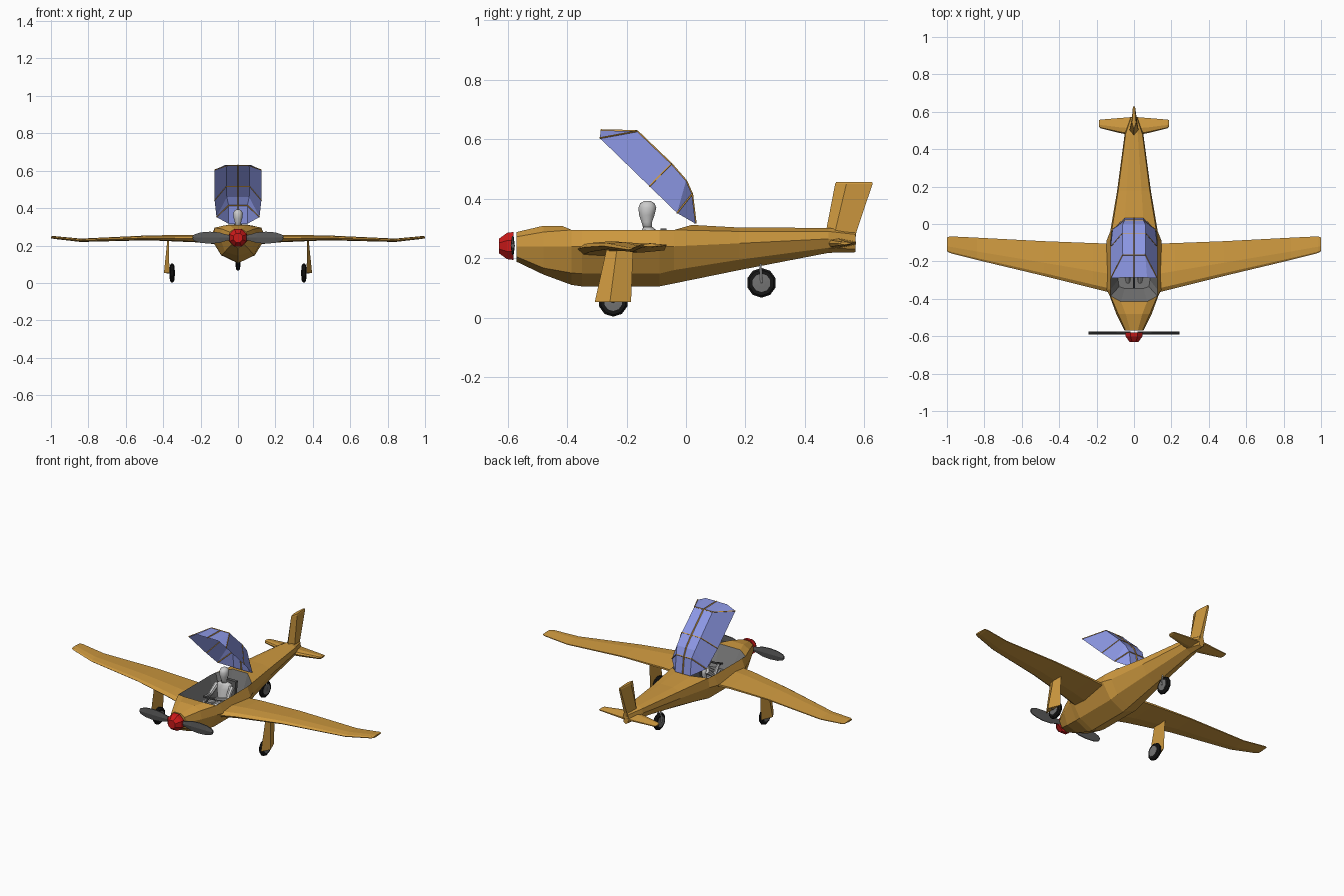
import bpy, bmesh, math
from mathutils import Vector

if "Cube" in bpy.data.objects:
    bpy.data.objects.remove(bpy.data.objects["Cube"])


def material(name, color):
    m = bpy.data.materials.new(name)
    m.diffuse_color = (*color, 1)
    m.use_nodes = True
    m.node_tree.nodes["Principled BSDF"].inputs["Base Color"].default_value = m.diffuse_color
    return m


ORANGE = material("ochre_paint", (0.62, 0.32, 0.05))
RED = material("red_paint", (0.6, 0.01, 0.01))
BLACK = material("black_rubber", (0.008, 0.008, 0.008))
GLASS = material("blue_glass", (0.27, 0.32, 0.8))
DARK = material("dark_grey", (0.1, 0.1, 0.1))
MID = material("mid_grey", (0.17, 0.17, 0.17))


def finish(name, bm, mat=None, flip=False):
    bmesh.ops.recalc_face_normals(bm, faces=bm.faces)
    if flip:
        bmesh.ops.reverse_faces(bm, faces=bm.faces)
    me = bpy.data.meshes.new(name)
    bm.to_mesh(me)
    bm.free()
    ob = bpy.data.objects.new(name, me)
    bpy.context.collection.objects.link(ob)
    if mat:
        me.materials.append(mat)
    return ob


def loft(name, rings, mat=None, cap=True, skip=()):
    """Skin closed rings of points; skip holds (span, segment) pairs left open."""
    bm = bmesh.new()
    rows = [[bm.verts.new(p) for p in r] for r in rings]
    n = len(rows[0])
    for i in range(len(rows) - 1):
        for j in range(n):
            if (i, j) not in skip:
                k = (j + 1) % n
                bm.faces.new((rows[i][j], rows[i][k], rows[i + 1][k], rows[i + 1][j]))
    if cap:
        bm.faces.new(rows[0])
        bm.faces.new(rows[-1])
    bmesh.ops.delete(bm, geom=[v for v in bm.verts if not v.link_faces], context='VERTS')
    return finish(name, bm, mat)


def mirrored(ring):
    return [(-x, y, z) for x, y, z in ring]


def pair(name, rings, mat=None):
    loft("right_" + name, rings, mat)
    loft("left_" + name, [mirrored(r) for r in rings], mat)


def rod(name, a, b, r1, r2, mat=None, n=8):
    a, b = Vector(a), Vector(b)
    q = (b - a).to_track_quat('Z', 'Y')
    return loft(name, [[p + q @ Vector((r * math.cos(2 * math.pi * k / n),
                                        r * math.sin(2 * math.pi * k / n), 0)) for k in range(n)]
                       for p, r in ((a, r1), (b, r2))], mat)


def discs(name, axis, centre, profile, n, mat=None):
    """Turned part: profile holds (offset, radius) along the x or y axis."""
    cx, cy, cz = centre
    rings = []
    for d, r in profile:
        ring = []
        for k in range(n):
            t = 2 * math.pi * (k + 0.5) / n
            u, v = r * math.cos(t), r * math.sin(t)
            ring.append((cx + d, cy + u, cz + v) if axis == 'x' else (cx + u, cy + d, cz + v))
        rings.append(ring)
    return loft(name, rings, mat)


# Fuselage: y, then top, rim, side, chine (x, z) and bottom z
stations = [
    (-0.57, (.020, .288), (.045, .272), (.050, .24), (.035, .205), .188),
    (-0.48, (.045, .309), (.085, .288), (.095, .24), (.070, .167), .145),
    (-0.385, (.070, .308), (.125, .295), (.130, .24), (.087, .150), .110),
    (-0.35, (.070, .295), (.125, .295), (.147, .24), (.090, .148), .105),
    (-0.09, (.070, .295), (.125, .295), (.147, .24), (.090, .148), .105),
    (-0.04, (.050, .312), (.120, .295), (.127, .24), (.086, .160), .115),
    (0.18, (.040, .303), (.084, .290), (.090, .25), (.062, .195), .160),
    (0.48, (.020, .302), (.045, .290), (.050, .265), (.035, .235), .218),
    (0.57, (.008, .288), (.015, .280), (.018, .255), (.014, .230), .220)]
shift = {2: -0.03, 5: 0.06}
rings = []
for i, (y, s, r, m, c, b) in enumerate(stations):
    half = [(s[0], y + shift.get(i, 0), s[1])] + [(p[0], y, p[1]) for p in (r, m, c)]
    rings.append(half + [(0, y, b)] + mirrored(half)[::-1])
open_top = {(i, j) for i in (2, 3, 4) for j in (0, 7, 8)}
loft("fuselage", rings, ORANGE, skip=open_top)

# Cockpit tub with sloping walls
half = [rings[2][0], rings[2][1], rings[3][1], rings[4][1], rings[5][1], rings[5][0]]
rim = half + mirrored(half)[::-1]
inner = [(.05, -.345, .2), (.08, -.335, .2), (.085, -.30, .17), (.085, -.09, .17), (.08, -.05, .17), (.04, -.03, .17)]
floor = inner + mirrored(inner)[::-1]
bm = bmesh.new()
a, b = [[bm.verts.new(p) for p in r] for r in (rim, floor)]
for j in range(len(a)):
    k = (j + 1) % len(a)
    bm.faces.new((a[j], a[k], b[k], b[j]))
bm.faces.new(b)
finish("cockpit_tub", bm, MID, flip=True)


# Wings: x, leading y, trailing y, mid z, thickness
def foil(x, lead, trail, z, t):
    c = trail - lead
    return [(x, lead, z), (x, lead + .08 * c, z + .35 * t), (x, lead + .38 * c, z + .5 * t),
            (x, trail, z + .15 * t), (x, trail, z - .1 * t), (x, lead + .38 * c, z - .5 * t),
            (x, lead + .08 * c, z - .4 * t)]


pair("wing", [foil(*s) for s in ((.12, -.368, -.105, .23, .046), (.22, -.343, -.102, .237, .04),
                                 (.48, -.278, -.092, .241, .026), (.84, -.192, -.073, .228, .018),
                                 (.985, -.155, -.066, .243, .015), (1.0, -.145, -.072, .244, .010))], ORANGE)

# Tailplane
pair("tailplane", [foil(.01, .475, .572, .25, .035), foil(.07, .485, .567, .25, .028),
                   foil(.18, .512, .558, .25, .018), foil(.187, .52, .555, .25, .01)], ORANGE)


# Tail fin
def fin_ring(z, front, back, w):
    c = back - front
    return [(0, front, z), (w, front + .3 * c, z), (w * .4, back, z),
            (-w * .4, back, z), (-w, front + .3 * c, z)]


loft("tail_fin", [fin_ring(.235, .465, .565, .024), fin_ring(.29, .471, .574, .024),
                  fin_ring(.45, .502, .628, .014), fin_ring(.457, .506, .626, .01)], ORANGE)

# Spinner and propeller
discs("spinner", 'y', (0, -.58, .241), [(0, .051), (-.022, .048), (-.05, .026)], 8, RED)
blade = [(.02, .012), (.06, .016), (.10, .028), (.15, .032), (.20, .028), (.235, .017), (.242, .008)]
pair("propeller_blade", [[(x, -.583 + sy * .007, .242 + sz * h) for sy, sz in
                          ((-.4, 1), (-1, 0), (-.4, -1), (.4, -1), (1, 0), (.4, 1))] for x, h in blade], DARK)


# Wheels
def wheel(name, x, y, z):
    discs(name + "_tyre", 'x', (x, y, z),
          [(-.012, .033), (-.011, .043), (-.005, .05), (.005, .05), (.011, .043), (.012, .033)], 10, BLACK)
    discs(name + "_hub", 'x', (x, y, z),
          [(-.014, .012), (-.013, .031), (.013, .031), (.014, .012)], 10, MID)


for side, s in (("right", 1), ("left", -1)):
    wheel(side + "_main_wheel", s * .352, -.245, .053)
    rod(side + "_main_axle", (s * .345, -.245, .055), (s * .385, -.245, .06), .008, .008, DARK)
wheel("tail_wheel", 0, .254, .117)
for side, s in (("right", 1), ("left", -1)):
    rod(side + "_tail_fork", (s * .006, .25, .19), (s * .016, .254, .117), .004, .004)


# Leg covers, thicker at the foot
def leg_ring(z, y0, y1, x0, x1):
    return [(x0, y0, z), (x1, (y0 + y1) / 2 - .01, z), (x0, y1, z)]


pair("leg_cover", [leg_ring(.053, -.307, -.185, .367, .396),
                   leg_ring(.228, -.268, -.178, .369, .378)], ORANGE)

# Raised canopy: rim points and shoulder points from front to rear
low = [(.125, -.29, .604), (.125, -.123, .442), (.115, -.03, .352), (.05, .032, .316)]
high = [(.06, -.165, .627), (.062, -.05, .517), (.06, 0, .46), (.05, .02, .415)]
nose = (.07, -.287, .63)
bm = bmesh.new()
for sx in (1, -1):
    def V(p):
        return bm.verts.new((sx * p[0], p[1], p[2]))
    for i in range(3):
        bm.faces.new([V(p) for p in (low[i], low[i + 1], high[i + 1], high[i])])
    bm.faces.new([V(p) for p in (low[0], high[0], nose)])
spine = [nose] + high + [low[3]]
for p, q in zip(spine, spine[1:]):
    bm.faces.new([bm.verts.new(v) for v in (p, q, mirrored([q])[0], mirrored([p])[0])])
bmesh.ops.remove_doubles(bm, verts=bm.verts, dist=1e-4)
finish("canopy_glass", bm, GLASS)

# Canopy ribs
line = [(0, p[1], p[2]) for p in spine]
for i, (p, q) in enumerate(zip(line, line[1:])):
    rod(f"canopy_spine_{i}", p, q, .004, .004, ORANGE, 4)
for i, (l, h) in enumerate(((low[0], high[0]), (low[1], high[1]), (low[2], high[3]))):
    hoop = [l, h, mirrored([h])[0], mirrored([l])[0]]
    for k in range(3):
        rod(f"canopy_hoop_{i}_{k}", hoop[k], hoop[k + 1], .003, .003, ORANGE, 4)


# Pilot: stacked ovals as (y, z, half width, half depth)
def stack(name, rows, n=12):
    ob = loft(name, [[(w * math.cos(2 * math.pi * k / n), y + d * math.sin(2 * math.pi * k / n), z)
                      for k in range(n)] for y, z, w, d in rows])
    ob.data.shade_smooth()
    return ob


stack("pilot_head", [(-.128, .295, .014, .014), (-.132, .322, .016, .018), (-.132, .345, .023, .026),
                     (-.13, .37, .026, .03), (-.13, .385, .02, .024), (-.13, .393, .008, .01)])
stack("pilot_torso", [(-.14, .17, .035, .03), (-.135, .22, .036, .03), (-.125, .27, .048, .03),
                      (-.125, .295, .045, .024), (-.128, .305, .02, .016)])
for side, s in (("right", 1), ("left", -1)):
    for part, p, q, r1, r2 in (
            ("upper_arm", (.048, -.128, .285), (.058, -.185, .235), .016, .012),
            ("forearm", (.058, -.185, .235), (.028, -.265, .262), .012, .010),
            ("thigh", (.025, -.14, .195), (.035, -.255, .225), .021, .017),
            ("shin", (.035, -.255, .225), (.032, -.315, .185), .016, .012)):
        rod(f"pilot_{side}_{part}", (s * p[0], p[1], p[2]), (s * q[0], q[1], q[2]), r1, r2)

# Seat back and control yoke
loft("seat_back", [[(x, y + dy, z) for x, y in ((-.045, 0), (.045, 0), (.045, .02), (-.045, .02))]
                   for z, dy in ((.17, -.105), (.30, -.085))], DARK)
rod("yoke_column", (0, -.34, .235), (0, -.275, .265), .006, .006, DARK)
rod("yoke_bar", (-.036, -.275, .265), (.036, -.275, .265), .006, .006, DARK)
